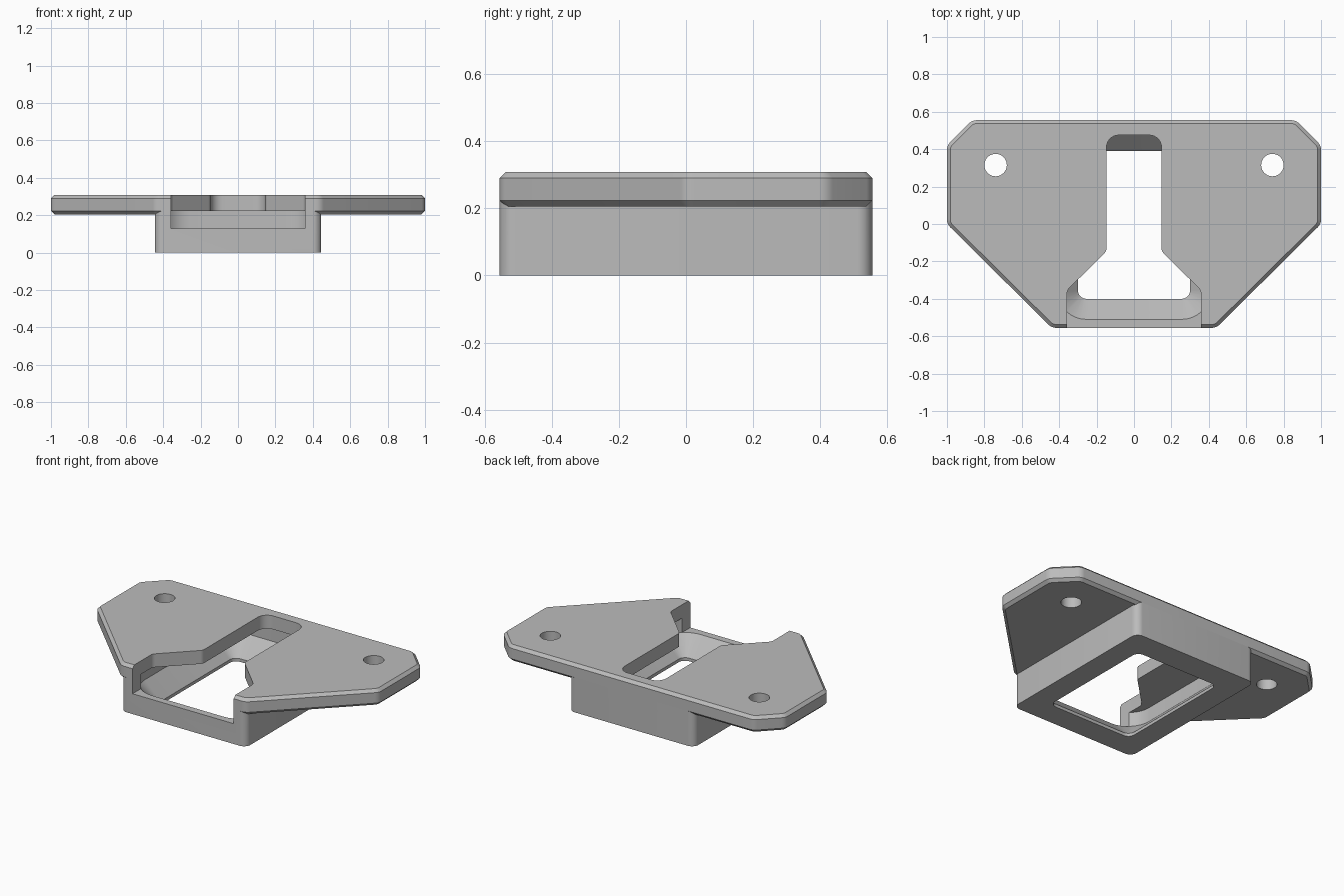
import bpy, bmesh, math
from mathutils import Vector

if "Cube" in bpy.data.objects:
    bpy.data.objects.remove(bpy.data.objects["Cube"], do_unlink=True)

GREY = (0.5, 0.5, 0.5, 1)
mat = bpy.data.materials.new("plain grey")
mat.use_nodes = True
mat.diffuse_color = GREY
mat.node_tree.nodes["Principled BSDF"].inputs["Base Color"].default_value = GREY


def mirrored(half):
    """Close a counter-clockwise right half (front to back) across x = 0."""
    return half + [(-x, y, r) for x, y, r in reversed(half)]


def rounded(points, inset, steps=8):
    """Outline moved inward by inset, with every corner filleted."""
    n, moved = len(points), []
    for i, (x, y, r) in enumerate(points):
        p = Vector((x, y))
        a = (p - Vector(points[i - 1][:2])).normalized()
        b = (Vector(points[(i + 1) % n][:2]) - p).normalized()
        na, nb = Vector((-a.y, a.x)), Vector((-b.y, b.x))
        moved.append((p + (na + nb) * inset / (1 + na.dot(nb)), a, b, r))
    out = []
    for p, a, b, r in moved:
        r = max(r - inset, 0.002)
        turn = a.angle_signed(b)
        reach = r * math.tan(abs(turn) / 2)
        bend = (b - a).normalized()
        centre = p + bend * r / math.cos(turn / 2)
        start = p - a * reach - centre
        sweep = turn if a.x * b.y - a.y * b.x > 0 else -abs(turn)
        sweep = abs(sweep) if a.x * b.y - a.y * b.x > 0 else sweep
        for k in range(steps + 1):
            t = sweep * k / steps
            c, s = math.cos(t), math.sin(t)
            out.append(centre + Vector((c * start.x - s * start.y,
                                        s * start.x + c * start.y)))
    return out


def loft(name, points, levels):
    """Solid through the outline at each (height, inset) level."""
    bm = bmesh.new()
    rings = [[bm.verts.new((p.x, p.y, z)) for p in rounded(points, inset)]
             for z, inset in levels]
    bm.faces.new(rings[0][::-1])
    bm.faces.new(rings[-1])
    n = len(rings[0])
    for low, high in zip(rings, rings[1:]):
        for i in range(n):
            j = (i + 1) % n
            bm.faces.new((low[i], low[j], high[j], high[i]))
    bmesh.ops.recalc_face_normals(bm, faces=bm.faces)
    mesh = bpy.data.meshes.new(name)
    bm.to_mesh(mesh)
    bm.free()
    mesh.materials.append(mat)
    obj = bpy.data.objects.new(name, mesh)
    bpy.context.collection.objects.link(obj)
    return obj


def combine(target, tool, operation):
    """Apply a boolean and remove the tool object."""
    bpy.context.view_layer.objects.active = target
    mod = target.modifiers.new("combine", 'BOOLEAN')
    mod.object, mod.operation, mod.solver = tool, operation, 'EXACT'
    bpy.ops.object.modifier_apply(modifier=mod.name)
    bpy.data.objects.remove(tool, do_unlink=True)


# Mounting plate with chamfered rims
plate = mirrored([(0.44, -0.555, 0.06), (1, 0, 0.06),
                  (1, 0.42, 0.06), (0.865, 0.555, 0.06)])
bracket = loft("mounting_bracket", plate,
               [(0.205, 0.018), (0.223, 0), (0.29, 0), (0.308, 0.018)])

# Socket block below the plate
block = mirrored([(0.445, -0.555, 0.045), (0.445, 0.555, 0.045)])
combine(bracket, loft("socket_block", block, [(0, 0), (0.26, 0)]), 'UNION')

# Funnel-shaped cavity, open at the bottom
opening = mirrored([(0.3, -0.4, 0.045), (0.3, 0.39, 0.045)])
combine(bracket, loft("cavity_cutter", opening,
        [(-0.1, 0), (0.02, 0), (0.13, -0.11), (0.222, -0.11)]), 'DIFFERENCE')

# Keyhole slot through the plate, widening into the front notch
slot = mirrored([(0.358, -0.8, 0.01), (0.358, -0.355, 0.04),
                 (0.147, -0.145, 0.04), (0.147, 0.475, 0.065)])
combine(bracket, loft("slot_cutter", slot, [(0.13, 0), (0.5, 0)]), 'DIFFERENCE')

# Screw holes
for x in (-0.74, 0.74):
    bpy.ops.mesh.primitive_cylinder_add(vertices=40, radius=0.06, depth=1,
                                        location=(x, 0.315, 0.25))
    hole = bpy.context.object
    hole.data.materials.append(mat)
    combine(bracket, hole, 'DIFFERENCE')

bpy.ops.object.select_all(action='DESELECT')
bracket.select_set(True)
bpy.context.view_layer.objects.active = bracket
bpy.ops.object.shade_smooth_by_angle(angle=math.radians(30))
